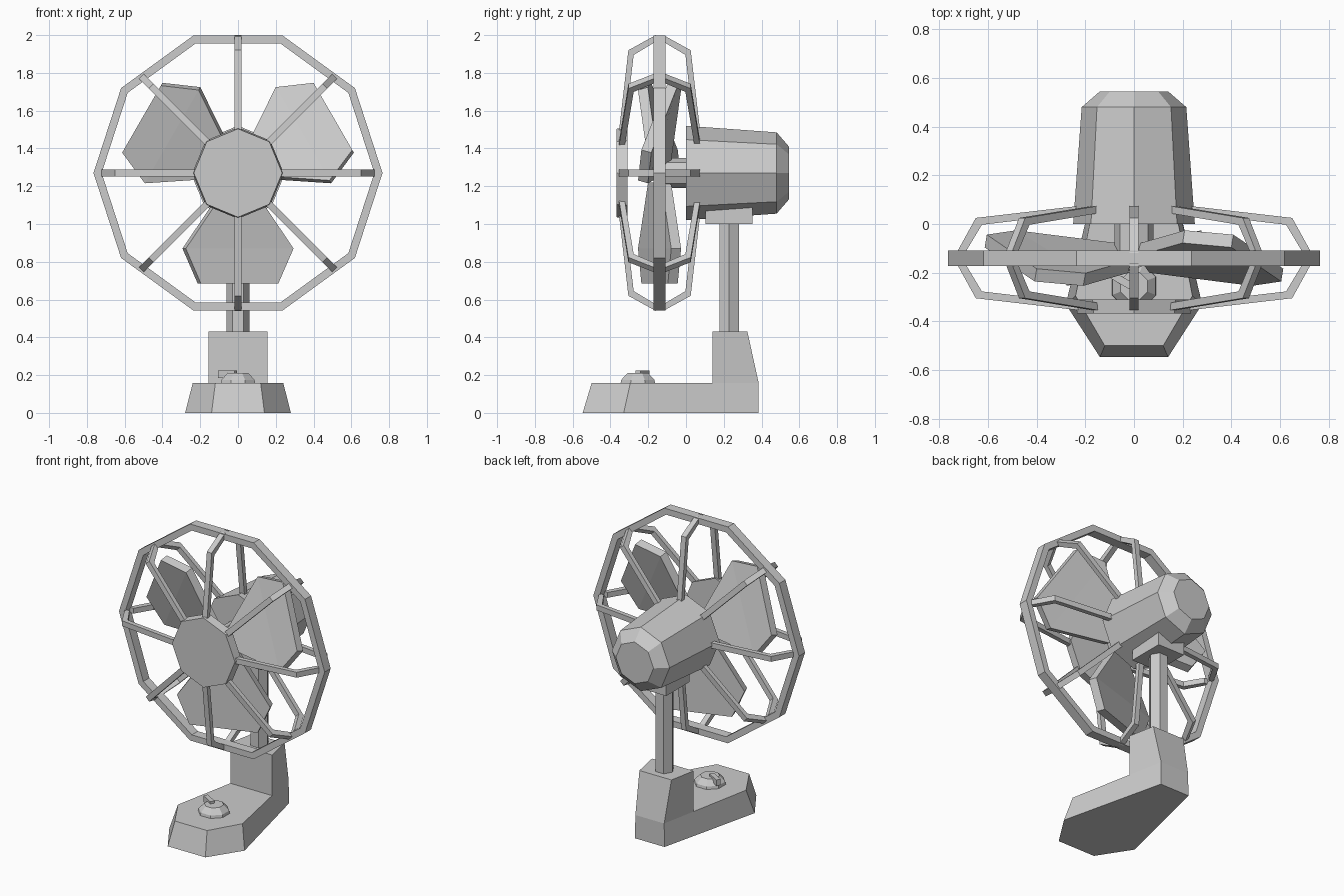
import bpy, bmesh
from math import sin, cos, pi, radians
from mathutils import Matrix, Vector

if "Cube" in bpy.data.objects:
    bpy.data.objects.remove(bpy.data.objects["Cube"])

CZ, CY = 1.27, -0.14      # fan axis height, cage mid plane


def finish(name, bm):
    bmesh.ops.recalc_face_normals(bm, faces=bm.faces[:])
    me = bpy.data.meshes.new(name)
    bm.to_mesh(me)
    bm.free()
    ob = bpy.data.objects.new(name, me)
    bpy.context.collection.objects.link(ob)
    return ob


def loft(name, loops, closed=False):
    """Skin a series of equal-length point loops; cap the ends or close up."""
    bm = bmesh.new()
    rows = [[bm.verts.new(p) for p in loop] for loop in loops]
    n = len(rows[0])
    pairs = list(zip(rows, rows[1:])) + ([(rows[-1], rows[0])] if closed else [])
    for a, b in pairs:
        for i in range(n):
            j = (i + 1) % n
            bm.faces.new((a[i], a[j], b[j], b[i]))
    if not closed:
        bm.faces.new(rows[0])
        bm.faces.new(rows[-1])
    return finish(name, bm)


def ngon_y(y, r, n):
    return [(r * cos(2 * pi * i / n), y, CZ + r * sin(2 * pi * i / n)) for i in range(n)]


def ngon_z(x, y, z, r, n, turn=0):
    return [(x + r * cos(2 * pi * i / n + turn), y + r * sin(2 * pi * i / n + turn), z)
            for i in range(n)]


def mirrored(half, z):
    """Symmetric outline from its right half."""
    return [(x, y, z) for x, y in half] + [(-x, y, z) for x, y in reversed(half)]


def box(name, size, loc, turn=0):
    bm = bmesh.new()
    bmesh.ops.create_cube(bm, size=1, matrix=Matrix.Translation(loc)
                          @ Matrix.Rotation(turn, 4, 'Z') @ Matrix.Diagonal((*size, 1)))
    return finish(name, bm)


# Base slab and rear post
loft("base", [mirrored([(.14, -.547), (.28, -.33), (.11, .385)], 0),
              mirrored([(.12, -.50), (.24, -.295), (.107, .385)], .157)])
loft("base_post", [mirrored([(.155, .14), (.107, .385)], .157),
                   mirrored([(.155, .14), (.119, .325)], .43)])

# Control knob with pointer
loft("knob", [ngon_z(0, -.255, .15, .1, 8, pi / 8), ngon_z(0, -.255, .175, .095, 8, pi / 8),
              ngon_z(0, -.255, .21, .06, 8, pi / 8)])
box("knob_pointer", (.1, .03, .04), (-.055, -.23, .205), radians(-30))

# Pole and motor bracket
loft("pole", [ngon_z(0, .228, z, .06, 6) for z in (.42, 1.02)])
box("motor_bracket", (.2, .25, .13), (0, .228, 1.065))

# Motor housing, shaft, front cap
loft("motor_housing", [ngon_y(0, .25, 8), ngon_y(.48, .215, 8), ngon_y(.545, .14, 8)])
loft("shaft", [ngon_y(.01, .08, 8), ngon_y(-.17, .08, 8)])
loft("front_cap", [ngon_y(-.31, .242, 8), ngon_y(-.367, .234, 8)])

# Guard ring
loft("guard_ring", [ngon_y(-.172, .765, 10), ngon_y(-.108, .765, 10),
                    ngon_y(-.108, .722, 10), ngon_y(-.172, .722, 10)], closed=True)

# Guard spokes: bent bars, front and back
w = .018
outer = [(.16, .222), (.65, .165), (.73, .02)]
inner = [(.16, .192), (.625, .137), (.695, .02)]
for side, label in ((-1, "front"), (1, "back")):
    for k in range(8):
        rot = Matrix.Rotation(k * pi / 4, 4, 'Y')
        place = Matrix.Translation((0, CY, CZ)) @ rot
        loops = []
        for (ro, yo), (ri, yi) in zip(outer, inner):
            loops.append([place @ Vector(p) for p in (
                (-w, side * yo, ro), (w, side * yo, ro), (w, side * yi, ri), (-w, side * yi, ri))])
        loft(f"{label}_spoke_{k + 1}", loops)

# Three pitched blades: (radius, half width, half pitch depth)
stations = [(.05, .05, .035), (.40, .285, .088), (.585, .205, .07)]
for k in range(3):
    place = Matrix.Translation((0, CY, CZ)) @ Matrix.Rotation(k * 2 * pi / 3, 4, 'Y')
    bm = bmesh.new()
    rows = [[bm.verts.new(place @ Vector((s * t, s * d, -r))) for s in (-1, 1)]
            for r, t, d in stations]
    for a, b in zip(rows, rows[1:]):
        bm.faces.new((a[0], a[1], b[1], b[0]))
    blade = finish(f"blade_{k + 1}", bm)
    mod = blade.modifiers.new("thickness", 'SOLIDIFY')
    mod.thickness = .055
    mod.offset = 0
